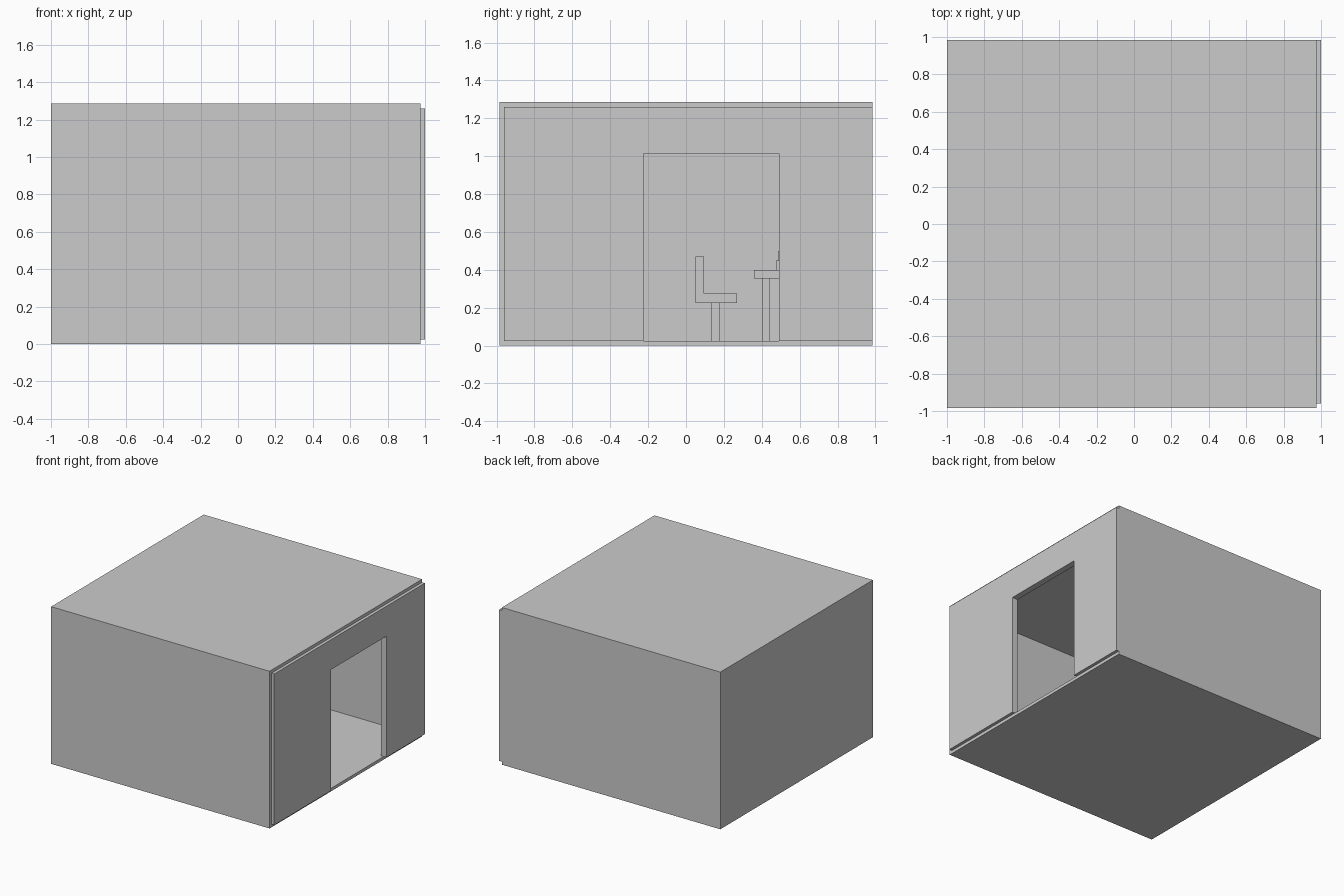
import bpy
import bmesh
from mathutils import Matrix

if "Cube" in bpy.data.objects:
    bpy.data.objects.remove(bpy.data.objects["Cube"])


def boxes(name, parts):
    """One object made of boxes, each given as (x0, x1, y0, y1, z0, z1)."""
    bm = bmesh.new()
    for x0, x1, y0, y1, z0, z1 in parts:
        centre = Matrix.Translation(((x0 + x1) / 2, (y0 + y1) / 2, (z0 + z1) / 2))
        size = Matrix.Diagonal((x1 - x0, y1 - y0, z1 - z0, 1))
        bmesh.ops.create_cube(bm, size=1, matrix=centre @ size)
    mesh = bpy.data.meshes.new(name)
    bm.to_mesh(mesh)
    bm.free()
    obj = bpy.data.objects.new(name, mesh)
    bpy.context.collection.objects.link(obj)
    return obj


X0, X1, Y, H = -1.0, 0.975, 0.985, 1.285
SLAB, WALL = 0.025, 0.05
Z0, Z1 = SLAB, H - SLAB

# Floor and ceiling slabs
boxes("floor", [(X0, X1, -Y, Y, 0, Z0)])
boxes("ceiling", [(X0, X1, -Y, Y, Z1, H)])

# Three closed walls
boxes("front_wall", [(X0, X1, -Y, -Y + WALL, Z0, Z1)])
boxes("back_wall", [(X0, 0.95, Y - WALL, Y, Z0, Z1)])
boxes("left_wall", [(X0, X0 + WALL, -Y + WALL, Y - WALL, Z0, Z1)])

# Right wall as one extruded outline with the doorway notched out
outline = [(-0.96, Z0), (-0.225, Z0), (-0.225, 1.015), (0.49, 1.015),
           (0.49, Z0), (Y, Z0), (Y, Z1), (-0.96, Z1)]
bm = bmesh.new()
face = bm.faces.new([bm.verts.new((0.95, y, z)) for y, z in outline])
new = bmesh.ops.extrude_face_region(bm, geom=[face])["geom"]
bmesh.ops.translate(bm, vec=(WALL, 0, 0),
                    verts=[v for v in new if isinstance(v, bmesh.types.BMVert)])
bmesh.ops.recalc_face_normals(bm, faces=bm.faces)
mesh = bpy.data.meshes.new("door_wall")
bm.to_mesh(mesh)
bm.free()
bpy.context.collection.objects.link(bpy.data.objects.new("door_wall", mesh))

# Chair facing the desk
boxes("chair_seat", [(-0.11, 0.11, 0.05, 0.27, 0.225, 0.275)])
boxes("chair_back", [(-0.11, 0.11, 0.05, 0.095, 0.275, 0.47)])
boxes("chair_post", [(-0.0225, 0.0225, 0.135, 0.18, Z0, 0.225)])

# Desk with four inset legs
boxes("desk_top", [(-0.3, 0.3, 0.36, 0.66, 0.355, 0.4)])
boxes("desk_legs", [(x - 0.02, x + 0.02, y - 0.02, y + 0.02, Z0, 0.355)
                    for x in (-0.24, 0.24) for y in (0.42, 0.60)])

# Stepped device on the desk
boxes("device_base", [(-0.09, 0.09, 0.475, 0.62, 0.4, 0.45)])
boxes("device_top", [(-0.08, 0.08, 0.485, 0.61, 0.45, 0.5)])
